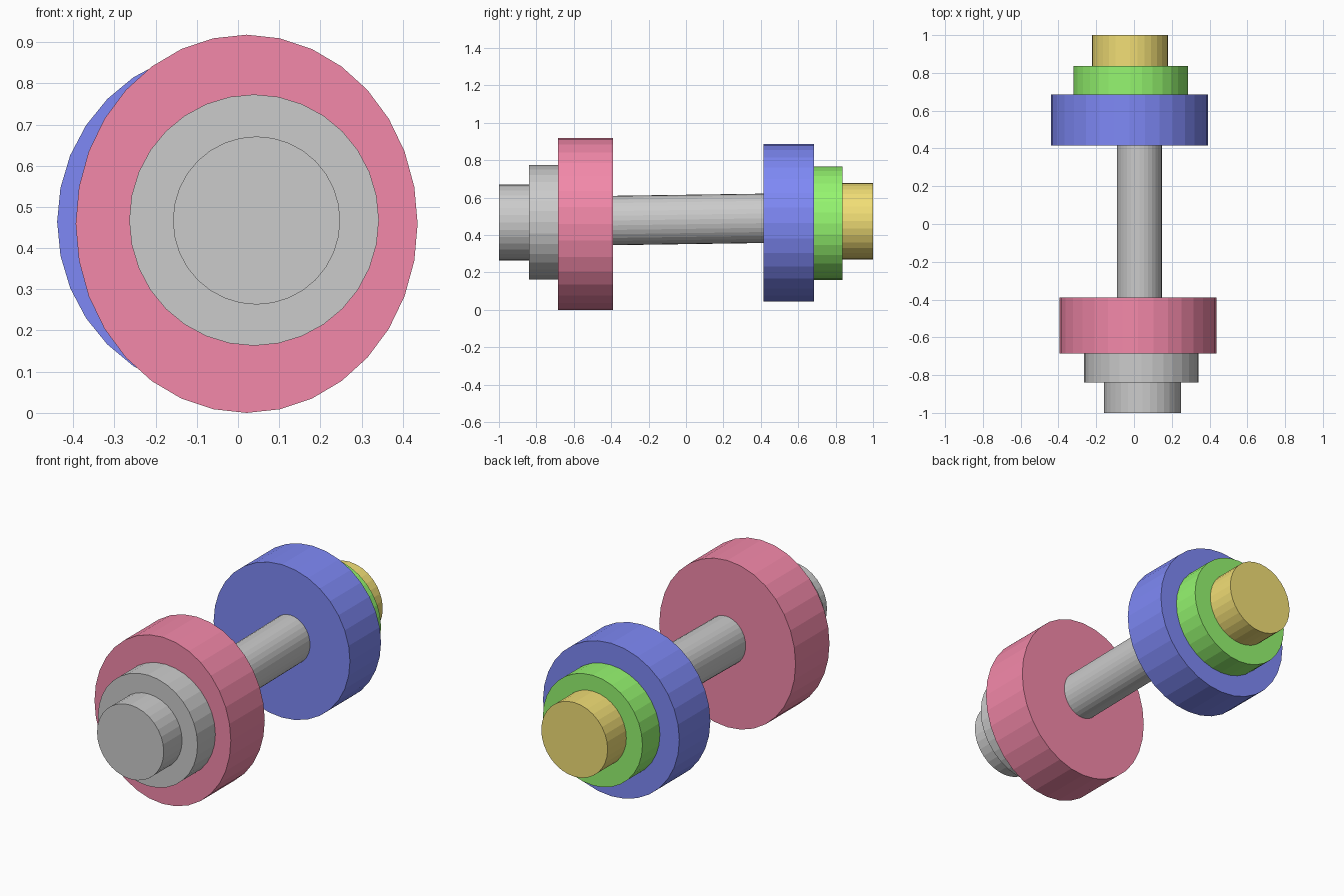
import bpy
import math

if "Cube" in bpy.data.objects:
    bpy.data.objects.remove(bpy.data.objects["Cube"])


def material(name, rgb):
    mat = bpy.data.materials.new(name)
    mat.diffuse_color = (*rgb, 1)
    mat.use_nodes = True
    mat.node_tree.nodes["Principled BSDF"].inputs["Base Color"].default_value = mat.diffuse_color
    return mat


def disc(name, x, z, rx, rz, y0, y1, mat=None, tilt=0.0):
    """Flat-shaded 32-sided cylinder lying along y, slightly oval if rx != rz."""
    bpy.ops.mesh.primitive_cylinder_add(
        vertices=32, radius=1, depth=1,
        location=(x, (y0 + y1) / 2, z),
        rotation=(math.pi / 2 + tilt, 0, 0))
    ob = bpy.context.object
    ob.name = name
    ob.scale = (rx, rz, y1 - y0)
    if mat:
        ob.data.materials.append(mat)
    return ob


red = material("red", (0.90, 0.25, 0.40))
blue = material("blue", (0.21, 0.25, 0.92))
green = material("green", (0.30, 0.91, 0.16))
yellow = material("yellow", (0.88, 0.73, 0.18))

# Handle, tilted a little, its ends sunk into the large plates
disc("handle_bar", 0.029, 0.483, 0.119, 0.132, -0.43, 0.45, tilt=0.0145)

# Front weights, large to small
disc("front_large_plate", 0.021, 0.459, 0.415, 0.459, -0.685, -0.39, red)
disc("front_medium_plate", 0.039, 0.468, 0.303, 0.305, -0.84, -0.685)
disc("front_end_cap", 0.045, 0.467, 0.203, 0.204, -1.0, -0.84)

# Back weights, large to small
disc("back_large_plate", -0.024, 0.464, 0.415, 0.421, 0.415, 0.685, blue)
disc("back_medium_plate", -0.018, 0.462, 0.303, 0.303, 0.685, 0.837, green)
disc("back_end_cap", -0.021, 0.474, 0.202, 0.204, 0.837, 1.0, yellow)
